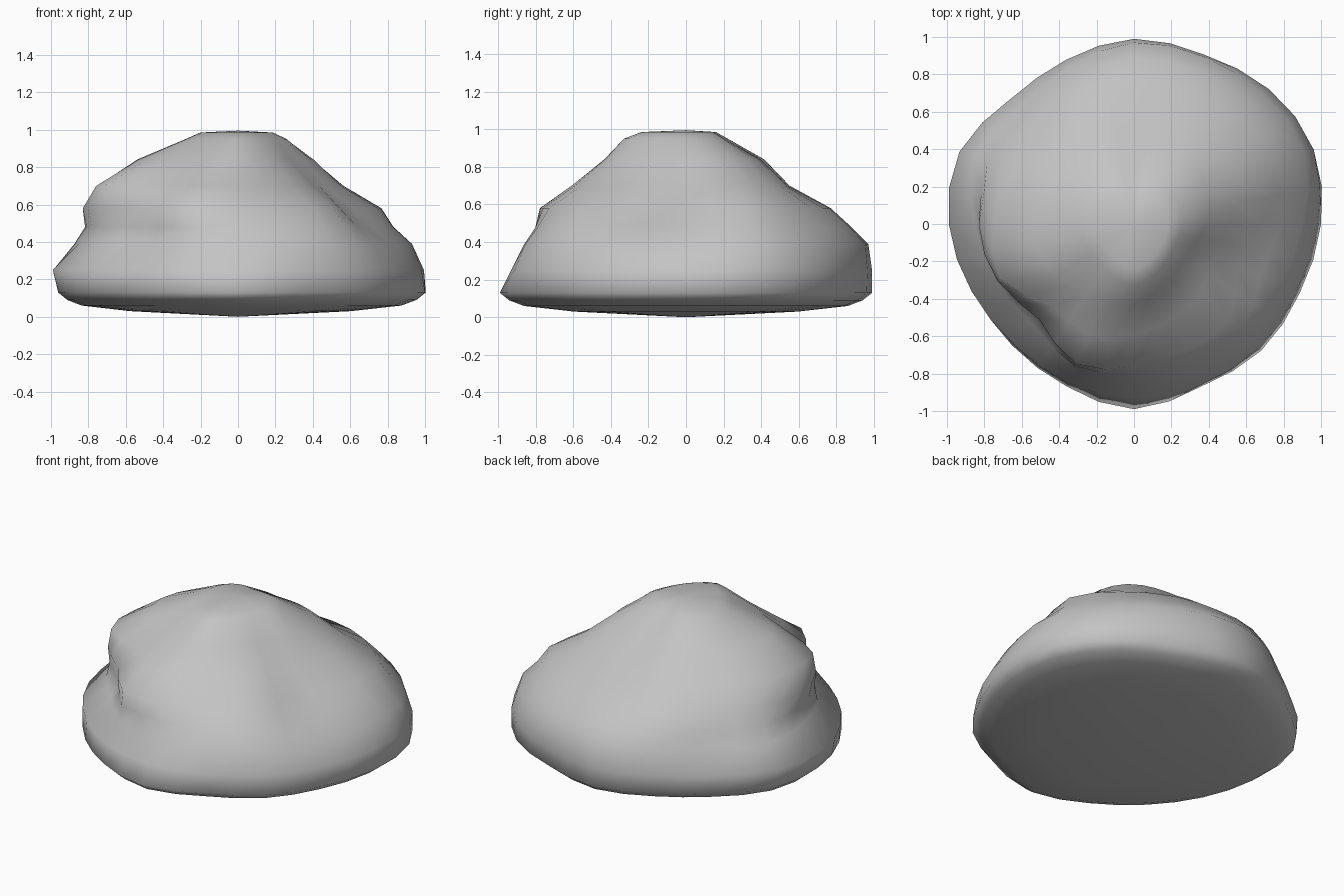
import bpy, bmesh, math

old = bpy.data.objects.get("Cube")
if old:
    bpy.data.objects.remove(old, do_unlink=True)

# Stone colour
stone = bpy.data.materials.new("grey_stone")
stone.use_nodes = True
grey = (0.55, 0.55, 0.55, 1)
stone.diffuse_color = grey
bsdf = stone.node_tree.nodes["Principled BSDF"]
bsdf.inputs["Base Color"].default_value = grey
bsdf.inputs["Roughness"].default_value = 0.9

# Radius (percent) in sixteen directions, counter-clockwise from +x, per height
SIDES = 32
LEVELS = {
    0.13: (100, 104, 102, 97, 99, 94, 94, 99, 96, 93, 92, 94, 99, 94, 96, 96),
    0.25: (98, 104, 102, 98, 99, 95, 94, 101, 99, 94, 91, 92, 93, 93, 94, 94),
    0.39: (90, 99, 98, 97, 97, 91, 87, 92, 85, 80, 76, 83, 86, 88, 89, 86),
    0.48: (78, 90, 90, 89, 88, 86, 82, 85, 81, 78, 70, 82, 80, 81, 81, 73),
    0.58: (68, 83, 81, 79, 77, 79, 77, 80, 83, 79, 72, 81, 76, 73, 72, 60),
    0.70: (51, 61, 63, 57, 54, 59, 62, 70, 75, 77, 62, 64, 59, 54, 51, 47),
    0.84: (39, 43, 45, 42, 40, 45, 46, 50, 54, 53, 46, 45, 43, 38, 34, 33),
    0.95: (26, 26, 25, 22, 20, 24, 27, 28, 28, 28, 27, 30, 33, 29, 26, 25),
}


def smooth_radius(values, turn):
    """Closed Catmull-Rom interpolation around the ring."""
    n = len(values)
    i, t = int(turn * n), (turn * n) % 1
    a, b, c, d = (values[(i + k) % n] / 100 for k in (-1, 0, 1, 2))
    return b + t / 2 * (c - a + t * (2*a - 5*b + 4*c - d + t * (3 * (b - c) + d - a)))


def ring(bm, values, z, scale=1):
    """One horizontal loop of vertices following the radius values."""
    verts = []
    for k in range(SIDES):
        angle = math.tau * k / SIDES
        r = smooth_radius(values, k / SIDES) * scale
        verts.append(bm.verts.new((r * math.cos(angle), r * math.sin(angle), z)))
    return verts


# Boulder body: shallow underside, lumpy flanks, worn summit
bm = bmesh.new()
foot, summit = LEVELS[0.13], LEVELS[0.95]
rings = [ring(bm, foot, 0.03, 0.6), ring(bm, foot, 0.06, 0.87), ring(bm, foot, 0.09, 0.95)]
rings += [ring(bm, values, z) for z, values in LEVELS.items()]
rings.append(ring(bm, summit, 0.985, 0.72))
for low, high in zip(rings, rings[1:]):
    for k in range(SIDES):
        n = (k + 1) % SIDES
        bm.faces.new((low[k], low[n], high[n], high[k]))

# Close the underside and the summit
for loop, z in ((rings[0], 0), (rings[-1], 0.995)):
    tip = bm.verts.new((0, 0, z))
    for k in range(SIDES):
        bm.faces.new((loop[k], loop[(k + 1) % SIDES], tip))
bmesh.ops.recalc_face_normals(bm, faces=bm.faces)
for face in bm.faces:
    face.smooth = True

mesh = bpy.data.meshes.new("boulder")
bm.to_mesh(mesh)
bm.free()
mesh.materials.append(stone)
boulder = bpy.data.objects.new("boulder", mesh)
bpy.context.collection.objects.link(boulder)
